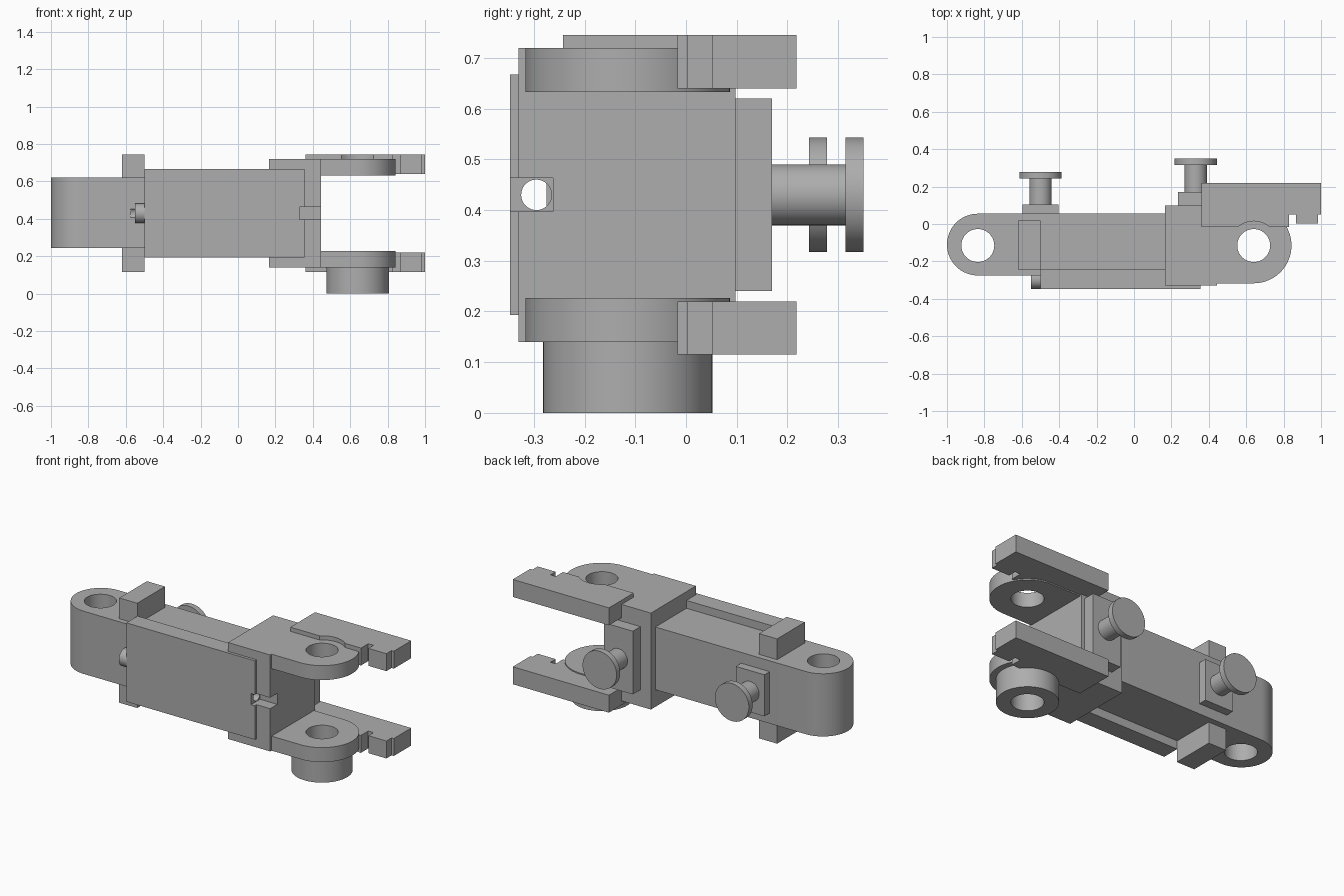
import bpy
import bmesh
from math import cos, sin, pi, radians, asin
from mathutils import Matrix, Vector

cube = bpy.data.objects.get("Cube")
if cube:
    bpy.data.objects.remove(cube, do_unlink=True)

GREY = (0.42, 0.42, 0.42, 1)
metal = bpy.data.materials.new("plain grey metal")
metal.use_nodes = True
metal.diffuse_color = GREY
metal.node_tree.nodes["Principled BSDF"].inputs["Base Color"].default_value = GREY

MID = 0.43        # height of the mirror plane
AXIS_Y = -0.115   # depth of the hinge axes
EYE_X, FORK_X = -0.835, 0.64


def finish(name, bm):
    bmesh.ops.recalc_face_normals(bm, faces=bm.faces)
    mesh = bpy.data.meshes.new(name)
    bm.to_mesh(mesh)
    bm.free()
    mesh.materials.append(metal)
    obj = bpy.data.objects.new(name, mesh)
    bpy.context.collection.objects.link(obj)
    return obj


def box(name, x, y, z):
    bm = bmesh.new()
    bmesh.ops.create_cube(bm, size=1)
    for v in bm.verts:
        v.co = [(r[0] + r[1]) / 2 + c * (r[1] - r[0]) for c, r in zip(v.co, (x, y, z))]
    return finish(name, bm)


def prism(name, outline, z0, z1):
    bm = bmesh.new()
    face = bm.faces.new([bm.verts.new((x, y, z0)) for x, y in outline])
    new = bmesh.ops.extrude_face_region(bm, geom=[face])["geom"]
    bmesh.ops.translate(bm, vec=(0, 0, z1 - z0),
                        verts=[v for v in new if isinstance(v, bmesh.types.BMVert)])
    return finish(name, bm)


def cylinder(name, start, end, radius):
    a, b = Vector(start), Vector(end)
    turn = (b - a).to_track_quat('Z', 'Y').to_matrix().to_4x4()
    bm = bmesh.new()
    bmesh.ops.create_cone(bm, cap_ends=True, segments=64, radius1=radius, radius2=radius,
                          depth=(b - a).length, matrix=Matrix.Translation((a + b) / 2) @ turn)
    return finish(name, bm)


def arc(cx, cy, r, a0, a1, steps=32):
    return [(cx + r * cos(a0 + (a1 - a0) * i / steps),
             cy + r * sin(a0 + (a1 - a0) * i / steps)) for i in range(steps + 1)]


def cut(obj, cutter):
    cutter.hide_render = True
    mod = obj.modifiers.new("cut", 'BOOLEAN')
    mod.operation = 'DIFFERENCE'
    mod.solver = 'EXACT'
    mod.object = cutter
    bpy.context.view_layer.objects.active = obj
    bpy.ops.object.modifier_apply(modifier=mod.name)
    bpy.data.objects.remove(cutter, do_unlink=True)


def hinge_hole(obj, x):
    cut(obj, cylinder("hole_cutter", (x, AXIS_Y, -0.1), (x, AXIS_Y, 0.9), 0.088))


def knob(side, x, plate_y, head_y, plate_half):
    box(side + "_knob_plate", (x - 0.095, x + 0.095), (plate_y - 0.08, plate_y),
        (MID - plate_half, MID + plate_half))
    cylinder(side + "_knob_shaft", (x, plate_y - 0.01, MID), (x, head_y + 0.01, MID), 0.06)
    cylinder(side + "_knob_head", (x, head_y, MID), (x, head_y + 0.035, MID), 0.113)


# Main bar with a rounded hinge eye
bar = prism("main_bar", arc(EYE_X, -0.11, 0.165, pi / 2, 3 * pi / 2)
            + [(0.3, -0.275), (0.3, 0.055)], 0.243, 0.62)
hinge_hole(bar, EYE_X)

# Front plate, guide pin, cross block and fork housing
plate = box("front_plate", (-0.5, 0.355), (-0.347, -0.24), (0.193, 0.667))
pin = cylinder("guide_pin", (-0.55, -0.295, MID), (-0.49, -0.295, MID), 0.052)
box("cross_block", (-0.62, -0.5), (-0.243, 0.02), (0.115, 0.745))
housing = box("fork_housing", (0.165, 0.445), (-0.33, 0.098), (0.14, 0.72))

# Lengthwise bore, and the slot at its fork end
for part in (bar, plate, pin, housing):
    cut(part, cylinder("bore_cutter", (-0.575, -0.295, MID), (0.4, -0.295, MID), 0.03))
for part in (plate, housing):
    cut(part, box("slot_cutter", (0.33, 0.5), (-0.4, -0.262), (0.397, 0.463)))

# Fork arms with rounded ends, and the boss under the lower one
arm_outline = [(0.445, AXIS_Y - 0.202)] + arc(FORK_X, AXIS_Y, 0.202, -pi / 2, pi / 2) \
    + [(0.445, AXIS_Y + 0.202)]
for name, z0, z1 in (("lower", 0.14, 0.227), ("upper", 0.633, 0.72)):
    hinge_hole(prism(name + "_fork_arm", arm_outline, z0, z1), FORK_X)
boss = cylinder("hinge_boss", (FORK_X, AXIS_Y, 0), (FORK_X, AXIS_Y, 0.16), 0.167)
hinge_hole(boss, FORK_X)

# Hooked side plates, relieved around the hinge hole
swing = asin(0.098 / 0.13)
hook_outline = [(0.36, 0.218), (0.36, -0.017)] \
    + arc(FORK_X, AXIS_Y, 0.13, pi - swing, swing, 12) \
    + [(0.83, -0.017), (0.83, 0.052), (0.865, 0.052), (0.865, 0.003),
       (0.985, 0.003), (0.985, 0.052), (1, 0.052), (1, 0.218)]
for name, z0 in (("lower", 0.115), ("upper", 0.64)):
    prism(name + "_hook_plate", hook_outline, z0, z0 + 0.105)

# Back knobs
knob("fork", 0.33, 0.17, 0.315, 0.19)
knob("bar", -0.5, 0.105, 0.243, 0.125)

# Smooth curved walls, keep edges crisp
for obj in bpy.context.collection.objects:
    if obj.type == 'MESH' and metal.name in obj.data.materials:
        bpy.ops.object.select_all(action='DESELECT')
        obj.select_set(True)
        bpy.context.view_layer.objects.active = obj
        bpy.ops.object.shade_smooth_by_angle(angle=radians(30))
